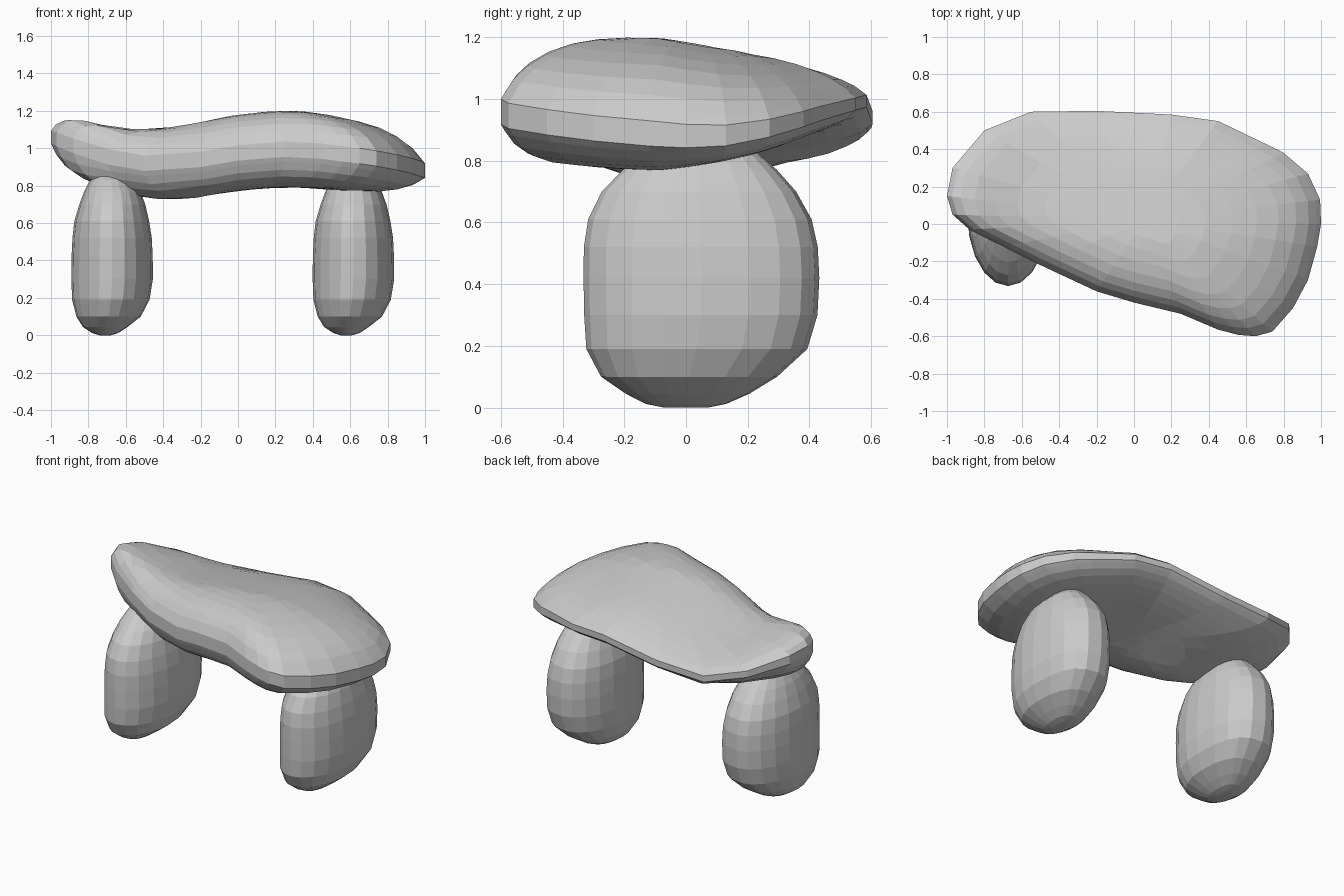
import bpy, math

if "Cube" in bpy.data.objects:
    bpy.data.objects.remove(bpy.data.objects["Cube"])


def loft(name, rings):
    """Skin a list of equal-length rings and close both ends with a fan."""
    n = len(rings[0])
    verts = [p for r in rings for p in r]
    faces = []
    for i in range(len(rings) - 1):
        for j in range(n):
            k = (j + 1) % n
            faces.append((i * n + j, i * n + k, (i + 1) * n + k, (i + 1) * n + j))
    for ring, base, flip in ((rings[0], 0, True), (rings[-1], (len(rings) - 1) * n, False)):
        c = len(verts)
        verts.append(tuple(sum(p[a] for p in ring) / n for a in range(3)))
        for j in range(n):
            a, b = base + j, base + (j + 1) % n
            faces.append((b, a, c) if flip else (a, b, c))
    me = bpy.data.meshes.new(name)
    me.from_pydata(verts, [], faces)
    ob = bpy.data.objects.new(name, me)
    bpy.context.collection.objects.link(ob)
    return ob


def curve(points, x):
    """Smooth Catmull-Rom style interpolation of (x, value) points."""
    x = min(max(x, points[0][0]), points[-1][0])
    i = max(k for k in range(len(points) - 1) if points[k][0] <= x)

    def slope(k):
        a, b = points[max(k - 1, 0)], points[min(k + 1, len(points) - 1)]
        return (b[1] - a[1]) / (b[0] - a[0])
    (x0, v0), (x1, v1) = points[i], points[i + 1]
    d = x1 - x0
    t = (x - x0) / d
    return ((2*t**3 - 3*t**2 + 1) * v0 + (t**3 - 2*t**2 + t) * d * slope(i)
            + (3*t**2 - 2*t**3) * v1 + (t**3 - t**2) * d * slope(i + 1))


# Seat: pebble outline seen from above, counter-clockwise
outline = [(-1, .15), (-.97, .05), (-.88, -.03), (-.7, -.12), (-.5, -.22), (-.2, -.36),
           (0, -.42), (.25, -.48), (.45, -.565), (.56, -.593), (.65, -.6), (.74, -.575),
           (.85, -.45), (.93, -.3), (.98, -.12), (1, 0), (.995, .13), (.93, .27),
           (.8, .38), (.7, .43), (.45, .55), (.2, .585), (-.2, .605), (-.55, .6),
           (-.8, .5), (-.97, .3)]
# Wavy middle height along x
middle = [(-1, 1.06), (-.9, 1.02), (-.7, .955), (-.5, .92), (-.3, .925), (0, .975),
          (.3, .995), (.6, .965), (.8, .935), (.95, .9), (1, .88)]
cx, cy = 0.05, 0.02


def seat_ring(s, side):
    ring = []
    for ox, oy in outline:
        x, y = cx + s * (ox - cx), cy + s * (oy - cy)
        half = min(max(.19 - .17 * y, .1), .205)
        # blunter edge at the raised left tip
        tip = min(max((-x - .65) / .25, 0), 1) * min(max((.4 - y) / .2, 0), 1)
        n = (4 if side > 0 else 4.6) + 6 * tip
        f = max(0.2, math.sqrt(max(0, 1 - s ** n)))
        ring.append((x, y, curve(middle, x) + side * half * f))
    return ring


steps = [.08, .2, .35, .5, .64, .76, .86, .93, .975, 1]
loft("seat", [seat_ring(s, -1) for s in steps] + [seat_ring(s, 1) for s in reversed(steps)])

# Legs: upright pebbles; each row is z, centre x, centre y, half width, half depth
leg_rows = [(0, -.71, 0, .03, .07), (.012, -.71, 0, .07, .13), (.045, -.71, .005, .12, .2),
            (.1, -.692, .01, .172, .285), (.19, -.68, .035, .207, .358),
            (.3, -.673, .048, .218, .378), (.42, -.673, .05, .217, .382),
            (.52, -.673, .048, .212, .379), (.61, -.675, .045, .2, .362),
            (.7, -.672, .042, .176, .315), (.77, -.672, .045, .15, .25),
            (.83, -.68, .05, .11, .18), (.87, -.69, .05, .06, .1)]
SIDES = 20


def section(k):
    """Ellipse with a fuller back-right corner."""
    c, s = math.cos(2 * math.pi * k / SIDES), math.sin(2 * math.pi * k / SIDES)
    if c > 1e-6 and s > 1e-6:
        c, s = c ** .76, s ** .76
    return c, s


for name, shift in (("left_leg", 0), ("right_leg", 1.29)):
    rings = [[(x + shift + w * section(k)[0], y + d * section(k)[1], z) for k in range(SIDES)]
             for z, x, y, w, d in leg_rows]
    loft(name, rings)
